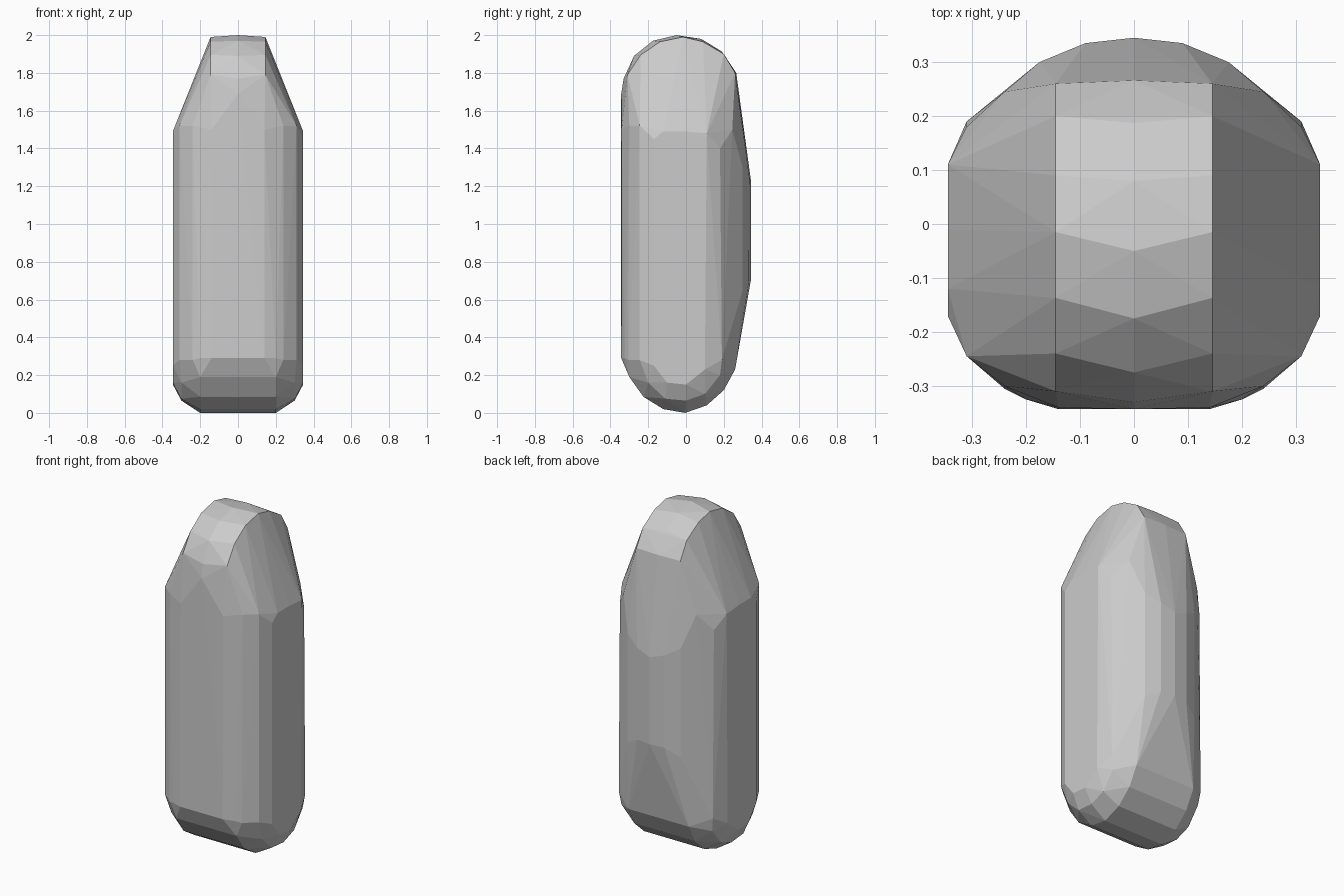
import bpy, bmesh, math

# Half-width x -> list of (y, z) points; mirrored to both sides
rows = [
    # rounded crown
    (0.145, [(0.26, 1.80), (0.20, 1.90), (0.09, 1.965), (-0.015, 1.99),
             (-0.137, 1.965), (-0.24, 1.895), (-0.31, 1.79)]),
    (0.0, [(0.266, 1.80), (0.187, 1.915), (0.08, 1.98), (-0.05, 2.0),
           (-0.175, 1.97), (-0.275, 1.89), (-0.33, 1.77), (-0.343, 1.69)]),
    # flat side panels
    (0.345, [(0.11, 1.48), (-0.01, 1.49), (-0.12, 1.49), (-0.17, 1.45),
             (-0.17, 0.25), (-0.10, 0.16), (0.0, 0.15), (0.10, 0.23)]),
    # rounded vertical corners
    (0.31, [(-0.245, 1.52), (-0.245, 0.28), (0.18, 1.40), (0.19, 0.28)]),
    (0.24, [(-0.30, 1.52), (-0.305, 0.28), (0.245, 1.50), (0.24, 0.33)]),
    (0.14, [(-0.34, 1.50), (-0.343, 0.29)]),
    # bulging back
    (0.175, [(0.30, 1.30), (0.30, 0.65)]),
    (0.09, [(0.335, 1.25), (0.333, 0.70)]),
    (0.0, [(0.345, 1.22), (0.343, 0.70)]),
    # rounded base
    (0.20, [(0.26, 0.23), (0.20, 0.12), (0.11, 0.04), (-0.005, 0.0),
            (-0.12, 0.02), (-0.225, 0.085), (-0.30, 0.19), (-0.325, 0.29)]),
    (0.30, [(0.18, 0.20), (0.10, 0.10), (0.0, 0.065), (-0.11, 0.075),
            (-0.20, 0.16)]),
]

bm = bmesh.new()
for x, pts in rows:
    for s in ((1, -1) if x else (1,)):
        for y, z in pts:
            bm.verts.new((s * x, y, z))

# Faceted skin wrapped around the points
hull = bmesh.ops.convex_hull(bm, input=bm.verts)
inner = {g for g in hull["geom_interior"] + hull["geom_unused"]
         if isinstance(g, bmesh.types.BMVert)}
bmesh.ops.delete(bm, geom=list(inner), context='VERTS')
bmesh.ops.dissolve_limit(bm, angle_limit=math.radians(1.5),
                         verts=bm.verts, edges=bm.edges)
bmesh.ops.recalc_face_normals(bm, faces=bm.faces)

mesh = bpy.data.meshes.new("faceted_body")
bm.to_mesh(mesh)
bm.free()
bpy.context.collection.objects.link(bpy.data.objects.new("faceted_body", mesh))
